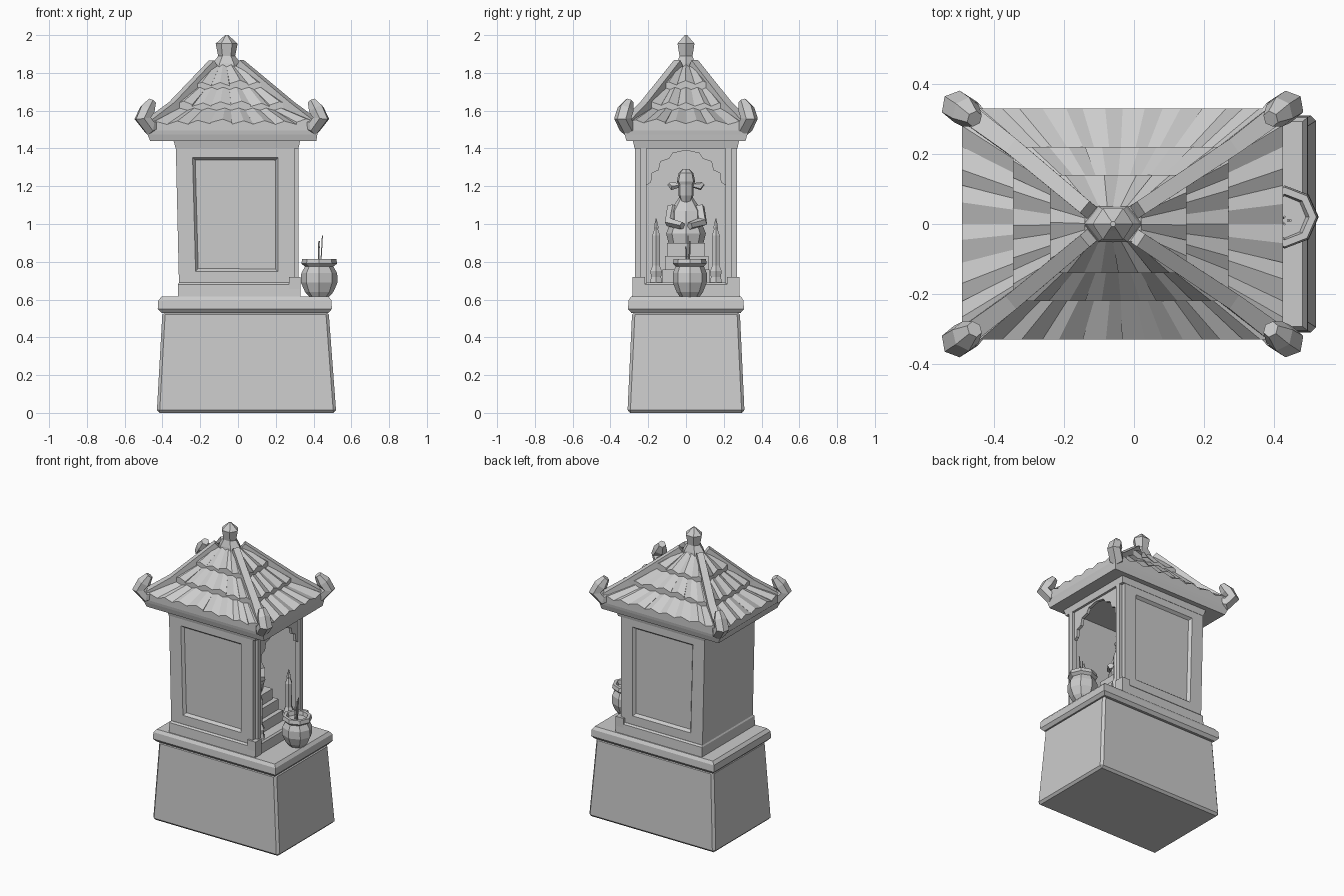
import bpy, bmesh, math, random
from mathutils import Vector as V

if "Cube" in bpy.data.objects:
    bpy.data.objects.remove(bpy.data.objects["Cube"])

random.seed(4)
stone = bpy.data.materials.new("pale grey stone")
stone.diffuse_color = (0.6, 0.6, 0.6, 1)
stone.use_nodes = True
stone.node_tree.nodes["Principled BSDF"].inputs["Base Color"].default_value = stone.diffuse_color


def finish(name, bm):
    bmesh.ops.recalc_face_normals(bm, faces=bm.faces)
    me = bpy.data.meshes.new(name)
    bm.to_mesh(me)
    bm.free()
    me.materials.append(stone)
    ob = bpy.data.objects.new(name, me)
    bpy.context.collection.objects.link(ob)
    return ob


def skin(name, rings):
    """Join successive rings of points and cap both ends."""
    bm = bmesh.new()
    vs = [[bm.verts.new(p) for p in r] for r in rings]
    n = len(vs[0])
    for a, b in zip(vs, vs[1:]):
        for i in range(n):
            j = (i + 1) % n
            bm.faces.new((a[i], a[j], b[j], b[i]))
    bm.faces.new(vs[0])
    bm.faces.new(vs[-1])
    return finish(name, bm)


def slab(name, *levels):
    """Stacked rectangles, each (z, x0, x1, y half width)."""
    return skin(name, [[(x0, -y, z), (x1, -y, z), (x1, y, z), (x0, y, z)] for z, x0, x1, y in levels])


def box(name, x0, x1, y0, y1, z0, z1):
    return skin(name, [[(x0, y0, z), (x1, y0, z), (x1, y1, z), (x0, y1, z)] for z in (z0, z1)])


def lathe(name, cx, cy, profile, n):
    """Profile rows are (z, x radius, y radius)."""
    return skin(name, [[(cx + rx * math.cos(math.tau * i / n), cy + ry * math.sin(math.tau * i / n), z)
                        for i in range(n)] for z, rx, ry in profile])


def tube(name, path, radii, n=6):
    pts = [V(p) for p in path]
    side = None
    rings = []
    for i, p in enumerate(pts):
        d = (pts[min(i + 1, len(pts) - 1)] - pts[max(i - 1, 0)]).normalized()
        if side is None:
            side = d.cross(V((0, 0, 1)))
            if side.length < 0.01:
                side = V((1, 0, 0))
        s = (side - d * side.dot(d)).normalized()
        u = s.cross(d)
        rings.append([p + radii[i] * (s * math.cos(math.tau * (k + .5) / n) + u * math.sin(math.tau * (k + .5) / n))
                      for k in range(n)])
    return skin(name, rings)


# base block and its cap
base = slab("base", (0, -.43, .52, .31), (.535, -.40, .48, .285))
bev = base.modifiers.new("corner chamfer", 'BEVEL')
bev.width, bev.segments = .015, 1
slab("base_cap", (.53, -.405, .48, .29), (.55, -.425, .497, .307), (.595, -.422, .495, .304), (.615, -.405, .48, .292))

# house floor, walls and recessed wall panels
slab("house_floor", (.61, -.318, .325, .285), (.68, -.318, .325, .282), (.69, -.312, .315, .272))
skin("back_wall", [[(x0, -.27, z), (-.27, -.27, z), (-.27, .27, z), (x0, .27, z)]
                   for z, x0 in ((.66, -.312), (1.44, -.33))])
for s in (-1, 1):
    wall = skin("side_wall", [[(x0, s * .27, z), (.30, s * .27, z), (.30, s * .225, z), (x0, s * .225, z)]
                              for z, x0 in ((.66, -.312), (1.44, -.33))])
    bm = bmesh.new()
    bm.from_mesh(wall.data)
    bm.faces.ensure_lookup_table()
    f = [f for f in bm.faces if f.normal.y * s > .9]
    bmesh.ops.inset_region(bm, faces=f, thickness=.125, depth=0)
    bmesh.ops.inset_region(bm, faces=f, thickness=.02, depth=-.018)
    bm.to_mesh(wall.data)
    bm.free()
    # doorway pillar, foot and scalloped bracket
    box("pillar", .285, .32, s * .225 - .017, s * .225 + .017, .66, 1.43)
    box("pillar_foot", .27, .33, s * .25 - .033, s * .25 + .033, .615, .72)
    shape = [(.22, 1.42), (.22, 1.2), (.185, 1.22), (.18, 1.27), (.145, 1.285), (.135, 1.33),
             (.09, 1.345), (.07, 1.375), (0, 1.39), (0, 1.42)]
    skin("door_bracket", [[(x, s * y, z) for y, z in shape] for x in (.285, .305)])
    # candle
    lathe("candle", .27, s * .158, [(.68, .04, .04), (.72, .03, .03), (.75, .036, .036), (.78, .022, .022),
                                    (.94, .024, .024), (.97, .012, .012), (.985, .014, .014), (1.03, .002, .002)], 6)
slab("wall_top_trim", (1.40, -.33, .32, .272), (1.445, -.342, .33, .282))

# altar steps
box("altar_lower_step", -.27, .25, -.125, .125, .68, .76)
box("altar_middle_step", -.27, .22, -.11, .12, .75, .83)
box("altar_top_step", -.2, .19, -.1, .1, .82, .9)

# seated statue
lathe("statue_robe", .07, 0, [(.89, .10, .09), (.95, .11, .105), (1.0, .085, .085), (1.07, .06, .085),
                              (1.12, .04, .05), (1.15, .03, .03)], 8)
lathe("statue_head", .08, 0, [(1.11, .03, .025), (1.15, .048, .04), (1.21, .05, .042), (1.225, .055, .05),
                              (1.27, .045, .04), (1.29, .02, .02)], 7)
for s in (-1, 1):
    tube("statue_arm", [(.07, s * .07, 1.09), (.11, s * .085, 1.01), (.17, s * .02, .99)], [.03, .03, .02], 5)
    tube("hat_wing", [(.07, s * .035, 1.205), (.07, s * .075, 1.2), (.07, s * .09, 1.215)], [.012, .022, .012], 5)

# incense pot and sticks
lathe("incense_pot", .43, .02, [(.612, .05, .05), (.64, .075, .07), (.69, .097, .09), (.74, .095, .09),
                                (.775, .075, .075), (.79, .095, .09), (.815, .09, .085), (.815, .07, .065),
                                (.79, .06, .06)], 8)
for k in range(3):
    a = k * math.tau / 3
    tube("incense_stick", [(.43 + .008 * math.cos(a), .01 + .008 * math.sin(a), .78),
                           (.435 + .012 * math.cos(a), .01 + .012 * math.sin(a), .94 - .03 * k)], [.004, .004], 4)

# roof: eave slab and core
levels = [(1.505, -.49, .425, .33), (1.60, -.345, .27, .22), (1.71, -.24, .15, .14), (1.83, -.14, .02, .05)]
slab("eave", (1.44, -.465, .415, .315), (1.475, -.48, .42, .325), (1.505, -.49, .425, .33))
slab("roof_core", *levels)


# overlapping roof tiles, three rows on each of four sides
def corners(lv):
    z, x0, x1, y = lv
    return [V((x0, -y, z)), V((x1, -y, z)), V((x1, y, z)), V((x0, y, z))]


bm = bmesh.new()
for side in range(4):
    for row, count in enumerate(((8, 6, 4), (6, 5, 3))[side % 2]):
        lo, hi = corners(levels[row]), corners(levels[row + 1])
        for k in range(count):
            us = (k / count, (k + random.uniform(.4, .6)) / count, (k + 1) / count)
            lift = random.uniform(.02, .035)

            def at(ring, u, up):
                return bm.verts.new(ring[side].lerp(ring[(side + 1) % 4], u) + V((0, 0, up)))
            a, c = at(lo, us[0], -.01), at(lo, us[2], -.01)
            low = [at(lo, u, lift + e) for u, e in zip(us, (0, .018, 0))]
            top = [at(hi, u, e) for u, e in zip(us, (.002, .014, .002))]
            bm.faces.new((a, c, low[2], low[1], low[0]))
            bm.faces.new((low[0], low[1], top[1], top[0]))
            bm.faces.new((low[1], low[2], top[2], top[1]))
            bm.faces.new((a, low[0], top[0]))
            bm.faces.new((c, top[2], low[2]))
finish("roof_tiles", bm)

# hip ridges with upturned horns at the corners
for sx, cx, tx in ((-1, -.49, -.13), (1, .425, .01)):
    for sy in (-1, 1):
        def pt(dx, dy, z):
            return (cx + sx * dx, sy * (.33 + dy), z)
        top = (tx, sy * .04, 1.85)
        tube("hip_ridge", [top, pt(-.15, -.115, 1.625), pt(-.03, -.025, 1.53)], [.03, .034, .04], 4)
        tube("corner_horn", [pt(-.08, -.065, 1.535), pt(-.02, -.015, 1.515), pt(.015, .005, 1.56),
                             pt(-.01, -.01, 1.605), pt(-.035, -.03, 1.65)], [.03, .046, .046, .044, .024], 6)

# finial
lathe("finial", -.06, 0, [(1.80, .095, .065), (1.85, .075, .055), (1.89, .045, .04), (1.955, .058, .052),
                          (1.985, .025, .022), (2.0, .008, .008)], 6)
